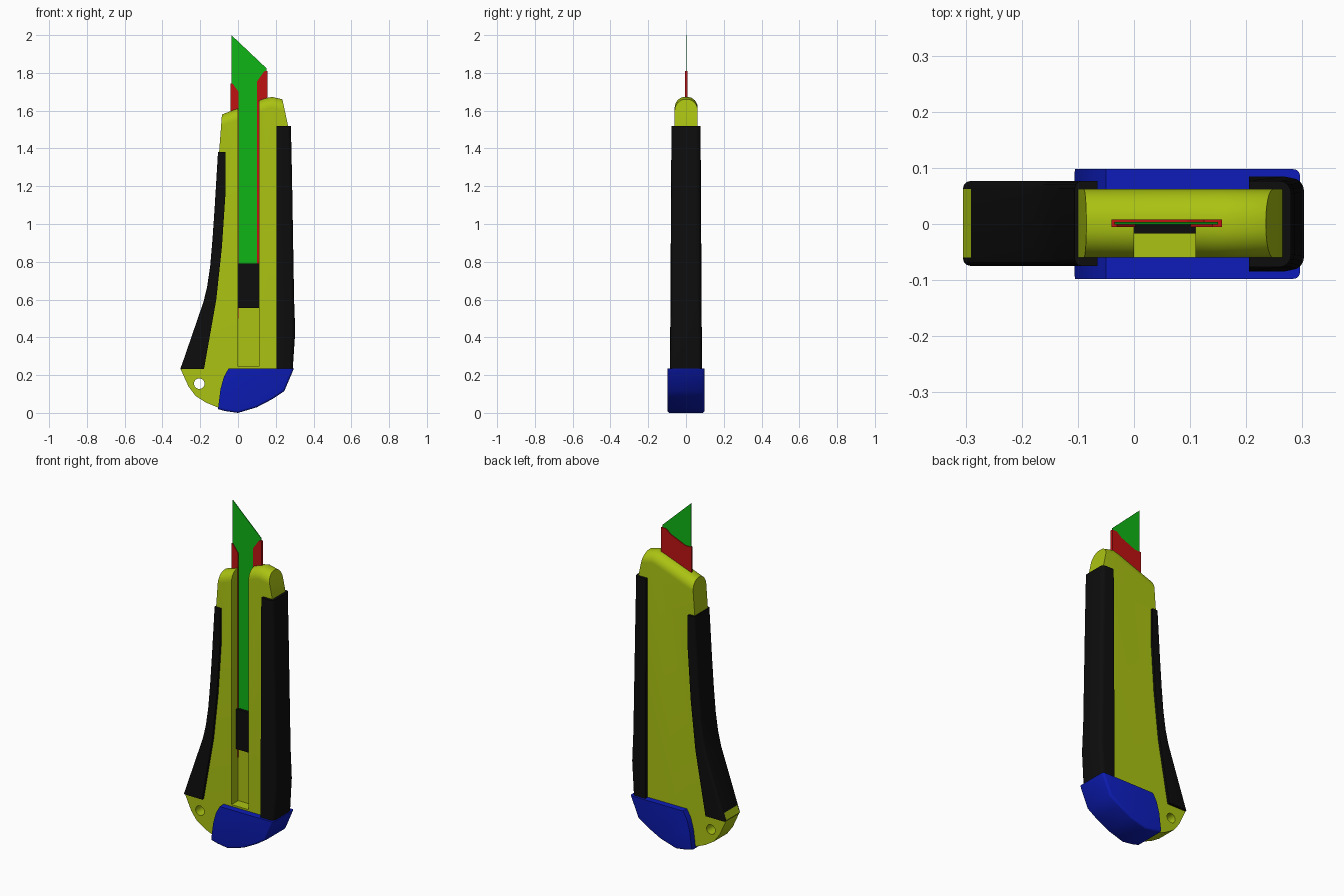
import bpy, bmesh, math

if "Cube" in bpy.data.objects:
    bpy.data.objects.remove(bpy.data.objects["Cube"])

def material(name, rgb):
    m = bpy.data.materials.new(name)
    m.diffuse_color = (*rgb, 1)
    m.use_nodes = True
    m.node_tree.nodes["Principled BSDF"].inputs["Base Color"].default_value = m.diffuse_color
    return m

YELLOW = material("yellow_plastic", (0.40, 0.54, 0.006))
BLACK = material("black_rubber", (0.004, 0.004, 0.004))
BLUE = material("blue_plastic", (0.004, 0.012, 0.48))
RED = material("red_plastic", (0.52, 0.006, 0.006))
GREEN = material("green_steel", (0.005, 0.46, 0.008))

def prism(name, pts, y0, y1, mat, round_edges=(), radius=0.0, segments=3):
    """Extrude an (x, z) profile along y and round chosen outline edges front and back."""
    bm = bmesh.new()
    n = len(pts)
    front = [bm.verts.new((x, y0, z)) for x, z in pts]
    back = [bm.verts.new((x, y1, z)) for x, z in pts]
    bm.faces.new(front)
    bm.faces.new(back[::-1])
    for i in range(n):
        j = (i + 1) % n
        bm.faces.new((front[i], back[i], back[j], front[j]))
    bmesh.ops.recalc_face_normals(bm, faces=bm.faces)
    if round_edges:
        edges = [bm.edges.get((side[i], side[(i + 1) % n]))
                 for side in (front, back) for i in round_edges]
        bmesh.ops.bevel(bm, geom=edges, offset=radius, segments=segments,
                        profile=0.5, affect='EDGES', clamp_overlap=False)
    me = bpy.data.meshes.new(name)
    bm.to_mesh(me)
    bm.free()
    ob = bpy.data.objects.new(name, me)
    bpy.context.collection.objects.link(ob)
    if mat:
        me.materials.append(mat)
    return ob

def activate(ob):
    bpy.ops.object.select_all(action='DESELECT')
    ob.select_set(True)
    bpy.context.view_layer.objects.active = ob

def smooth(ob, angle=30):
    activate(ob)
    bpy.ops.object.shade_smooth_by_angle(angle=math.radians(angle))

def cut(ob, cutter):
    cutter.hide_render = True
    mod = ob.modifiers.new("cut", 'BOOLEAN')
    mod.operation, mod.solver, mod.object = 'DIFFERENCE', 'EXACT', cutter
    activate(ob)
    bpy.ops.object.modifier_apply(modifier=mod.name)
    bpy.data.objects.remove(cutter, do_unlink=True)

def box(x0, x1, z0, z1):
    return [(x0, z0), (x1, z0), (x1, z1), (x0, z1)]

# Handle body with arched top
body_pts = [(-0.085, 1.58), (0.14, 1.664), (0.18, 1.673), (0.235, 1.66),
            (0.265, 1.52), (0.28, 1.0), (0.285, 0.235), (0.235, 0.125),
            (0.1, 0.045), (0.0, 0.015), (-0.105, 0.028), (-0.17, 0.055), (-0.225, 0.09),
            (-0.262, 0.14), (-0.285, 0.19), (-0.305, 0.235),
            (-0.17, 0.6), (-0.135, 0.785), (-0.115, 1.05), (-0.10, 1.38)]
body = prism("handle_body", body_pts, -0.06, 0.062, YELLOW, range(0, 3), 0.056, 8)

# Slider slot and cord hole
cut(body, prism("slot_cutter", box(0.0, 0.11, 0.245, 1.9), -0.2, 0.002, None))
hole = [(-0.205 + 0.028 * math.cos(a * math.pi / 12),
         0.155 + 0.028 * math.sin(a * math.pi / 12)) for a in range(24)]
cut(body, prism("hole_cutter", hole, -0.2, 0.2, None))
smooth(body)

# Rear grip, slightly wider towards the bottom
rear_pts = [(0.205, 1.52), (0.28, 1.52), (0.286, 1.25), (0.297, 0.6),
            (0.303, 0.43), (0.29, 0.235), (0.205, 0.235)]
rear = prism("rear_grip", rear_pts, -0.077, 0.077, BLACK, range(1, 5), 0.022, 4)
for v in rear.data.vertices:
    v.co.y *= 1 + 0.1 * min(1, max(0, (0.75 - v.co.z) / 0.5))
smooth(rear)

# Front grip with curved finger rest
front_pts = [(-0.18, 0.232), (-0.305, 0.232), (-0.182, 0.59), (-0.163, 0.67),
             (-0.147, 0.78), (-0.135, 0.92), (-0.124, 1.08), (-0.106, 1.38),
             (-0.065, 1.38), (-0.065, 1.18), (-0.085, 0.88), (-0.115, 0.6)]
smooth(prism("front_grip", front_pts, -0.075, 0.077, BLACK, range(1, 7), 0.014, 3))

# End cap
cap_pts = [(-0.05, 0.235), (-0.075, 0.19), (-0.093, 0.125), (-0.106, 0.02),
           (-0.07, 0.01), (0.0, 0.0), (0.1, 0.03), (0.18, 0.072), (0.245, 0.115),
           (0.296, 0.235)]
smooth(prism("end_cap", cap_pts, -0.098, 0.098, BLUE, range(3, 9), 0.012, 3), 35)

# Blade carrier: back plate and two front flanges gripping the blade
prism("carrier_back", [(-0.04, 0.5), (0.157, 0.5), (0.157, 1.81), (0.125, 1.81),
                       (0.095, 1.785), (0.0, 1.745), (-0.04, 1.745)], 0.003, 0.008, RED)
prism("carrier_left_flange", [(-0.04, 0.5), (0.003, 0.5), (0.003, 1.70),
                              (-0.03, 1.745), (-0.04, 1.745)], -0.005, 0.004, RED)
prism("carrier_right_flange", [(0.101, 0.6), (0.157, 0.6), (0.157, 1.81),
                               (0.14, 1.81), (0.101, 1.755)], -0.005, 0.004, RED)

# Blade and thumb slider
prism("blade", [(-0.035, 0.7), (0.15, 0.7), (0.15, 1.825), (-0.035, 2.0)],
      -0.001, 0.0035, GREEN)
prism("thumb_slider", box(0.0, 0.11, 0.555, 0.79), -0.017, 0.003, BLACK)
